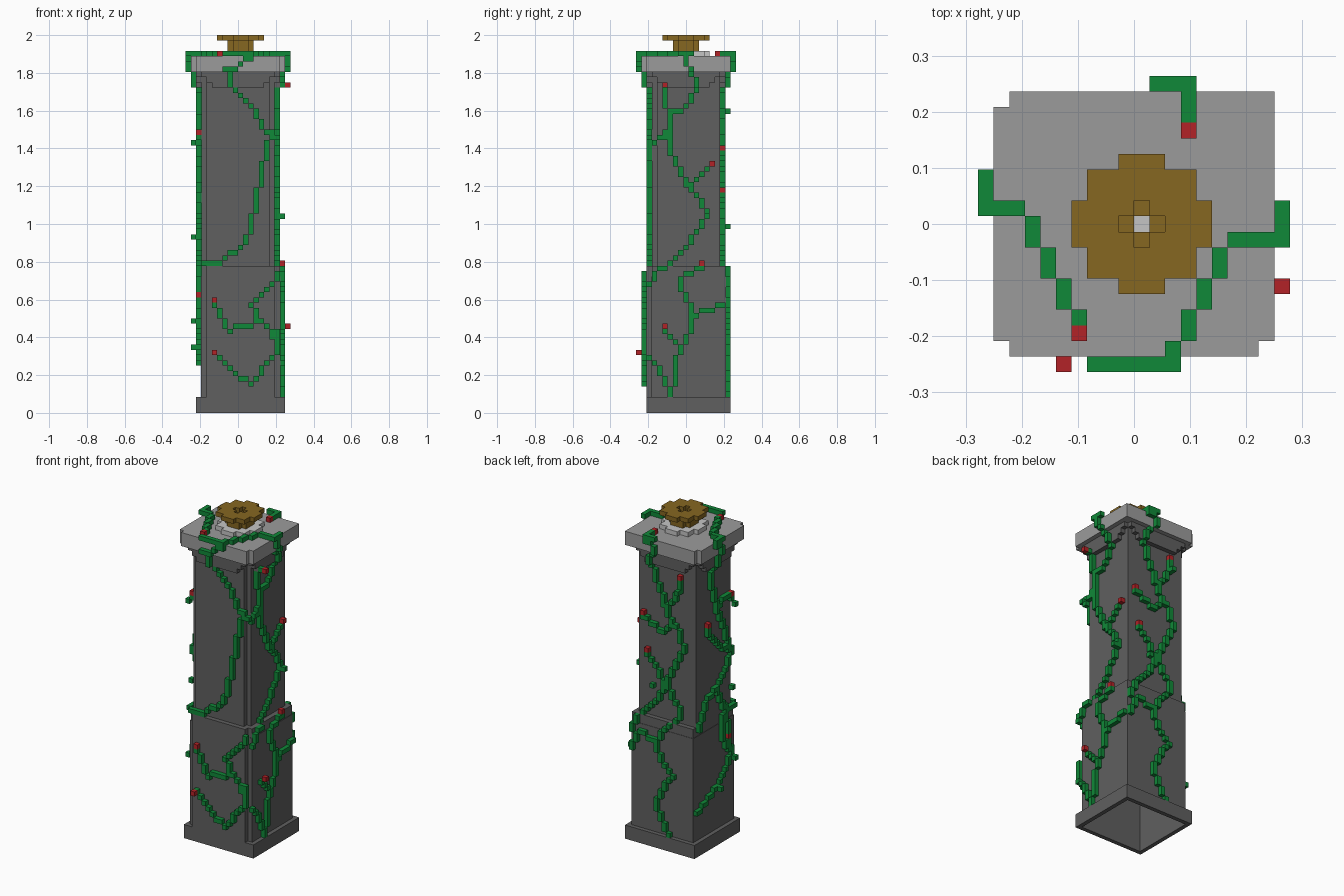
import bpy, bmesh, math

if "Cube" in bpy.data.objects:
    bpy.data.objects.remove(bpy.data.objects["Cube"], do_unlink=True)

V = 1 / 36  # edge length of one block


def material(name, rgb):
    m = bpy.data.materials.new(name)
    m.use_nodes = True
    m.diffuse_color = (*rgb, 1)
    m.node_tree.nodes["Principled BSDF"].inputs["Base Color"].default_value = (*rgb, 1)
    return m


STONE = material("dark stone", (0.115, 0.115, 0.115))
SLAB = material("light stone", (0.33, 0.33, 0.33))
PALE = material("pale stone", (0.56, 0.56, 0.56))
GOLD = material("old gold", (0.24, 0.135, 0.015))
GREEN = material("vine green", (0.005, 0.25, 0.04))
RED = material("flower red", (0.45, 0.016, 0.02))


def finish(name, bm, mat):
    me = bpy.data.meshes.new(name)
    bm.to_mesh(me)
    bm.free()
    me.materials.append(mat)
    bpy.context.collection.objects.link(bpy.data.objects.new(name, me))


def prism(name, mat, x0, x1, y0, y1, z0, z1, notch=(0, 0, 0, 0), open_bottom=False, recess=0):
    """Upright block, sizes in blocks; notch = cut at front-left, front-right, back-right, back-left."""
    a, b, c, d = notch
    loops = [[(x0, y0 + a), (x0 + a, y0 + a), (x0 + a, y0)] if a else [(x0, y0)],
             [(x1 - b, y0), (x1 - b, y0 + b), (x1, y0 + b)] if b else [(x1, y0)],
             [(x1, y1 - c), (x1 - c, y1 - c), (x1 - c, y1)] if c else [(x1, y1)],
             [(x0 + d, y1), (x0 + d, y1 - d), (x0, y1 - d)] if d else [(x0, y1)]]
    pts = [p for l in loops for p in l]
    bm = bmesh.new()
    lo = [bm.verts.new((x * V, y * V, z0 * V)) for x, y in pts]
    hi = [bm.verts.new((x * V, y * V, z1 * V)) for x, y in pts]
    n = len(pts)
    for i in range(n):
        j = (i + 1) % n
        bm.faces.new((lo[i], lo[j], hi[j], hi[i]))
    top = bm.faces.new(hi)
    if not open_bottom:
        bottom = bm.faces.new(lo[::-1])
    bm.normal_update()
    if recess:
        # hollow the block from below and leave a ledge on top
        for f in (top, bottom):
            bmesh.ops.inset_individual(bm, faces=[f], thickness=1.3 * V)
        bmesh.ops.delete(bm, geom=[top], context="FACES_ONLY")
        ext = bmesh.ops.extrude_discrete_faces(bm, faces=[bottom])["faces"][0]
        rim = [v.co.copy() for v in ext.verts]
        for v in ext.verts:
            v.co.z = recess * V
        inner = list(ext.verts)
        low = [bm.verts.new(co) for co in rim]
        for i in range(len(low)):
            j = (i + 1) % len(low)
            bm.faces.new((low[j], low[i], inner[i], inner[j])[::-1])
        bmesh.ops.remove_doubles(bm, verts=bm.verts, dist=V * 0.01)
    finish(name, bm, mat)


# Each side: axis, outward sign, and cube corners ordered outward
SIDES = [((1, 0, 0), [(1, 0, 0), (1, 1, 0), (1, 1, 1), (1, 0, 1)]),
         ((-1, 0, 0), [(0, 1, 0), (0, 0, 0), (0, 0, 1), (0, 1, 1)]),
         ((0, 1, 0), [(1, 1, 0), (0, 1, 0), (0, 1, 1), (1, 1, 1)]),
         ((0, -1, 0), [(0, 0, 0), (1, 0, 0), (1, 0, 1), (0, 0, 1)]),
         ((0, 0, 1), [(0, 0, 1), (1, 0, 1), (1, 1, 1), (0, 1, 1)]),
         ((0, 0, -1), [(0, 1, 0), (1, 1, 0), (1, 0, 0), (0, 0, 0)])]


def blocks(name, cells, mat):
    """Skin a set of block cells, leaving out the shared inner faces."""
    bm = bmesh.new()
    for x, y, z in cells:
        for (dx, dy, dz), corners in SIDES:
            if (x + dx, y + dy, z + dz) not in cells:
                bm.faces.new([bm.verts.new(((x + a) * V, (y + b - 0.5) * V, (z + c) * V))
                              for a, b, c in corners])
    finish(name, bm, mat)


# Pillar body
prism("base", STONE, -8, 9, -7.5, 8.5, 0, 3, recess=26)
prism("lower_shaft", STONE, -7, 8, -7.5, 7.5, 3, 28, (1, 1, 0, 0), open_bottom=True)
prism("upper_shaft", STONE, -7, 7, -6.5, 6.5, 28, 64, (1, 1, 0, 0))
for i, cut in enumerate((3, 2, 1)):
    prism("moulding_%d" % (i + 1), STONE, -8, 8, -7.5, 7.5, 62 + i, 63 + i, (cut,) * 4)
prism("cap_slab", SLAB, -9, 9, -8.5, 8.5, 65, 68, (1, 1, 0, 1))

# Finial: pale collar, gold stem and gold disc with a cross-shaped hole
R = range(-4, 5)
disc = [(i, j) for i in R for j in R
        if any(abs(i) <= a and abs(j) <= b for a, b in ((4, 1), (3, 3), (1, 4)))]
stem = [(i, j) for i, j in disc if max(abs(i), abs(j)) <= 2 and 0 < abs(i) + abs(j) < 4]
blocks("collar", {(i, j, 68) for i, j in disc}, PALE)
blocks("finial", {(i, j, k) for i, j in stem for k in (69, 70)}
       | {(i, j, 71) for i, j in disc if abs(i) + abs(j) > 1}, GOLD)


# Vines: paths of (across, height) on each side
def on_side(side, u, k):
    step = 0 if k < 28 else 1 if k < 62 else 2 if k < 65 else 3
    depth = {"front": (-8, -7, -8, -9), "back": (8, 7, 8, 9),
             "right": (8, 7, 8, 9), "left": (-8, -8, -9, -10)}[side][step]
    return (u, depth, k) if side in ("front", "back") else (depth, u, k)


def line(points):
    """Step block by block along a path of whole-number points."""
    for p, q in zip(points, points[1:]):
        n = max(abs(q[0] - p[0]), abs(q[1] - p[1]), 1)
        for s in range(n + 1):
            yield tuple(math.floor(a + (b - a) * s / n + 0.5) for a, b in zip(p, q))


FRONT = [
    [(-7, 28), (-4, 28), (0, 31), (2, 35), (3, 40), (4, 45), (5, 50), (6, 53)],
    [(7, 52), (4, 54), (2, 58), (0, 60), (-2, 62), (-2, 64), (-3, 65), (-1, 65), (0, 66), (2, 67)],
    [(-5, 20), (-4, 18), (-2, 15), (0, 16), (2, 16), (3, 18), (2, 20), (4, 22), (6, 24), (7, 26)],
    [(3, 17), (5, 16), (6, 14), (7, 12)],
    [(-5, 11), (-4, 10), (0, 6), (2, 5), (3, 6), (4, 8), (6, 10), (7, 12), (7, 15)],
]
RIGHT = [
    [(-4, 62), (-4, 58), (-3, 56), (-3, 49), (-1, 45), (1, 42), (4, 38), (4, 37), (0, 31), (-3, 28),
     (-6, 26), (-7, 24)],
    [(0, 67), (0, 66), (2, 63), (2, 61), (0, 58), (-3, 56)],
    [(5, 47), (4, 46), (1, 43)], [(-6, 51), (-4, 52), (-3, 55)],
    [(3, 27), (1, 26), (-1, 25), (-1, 23), (1, 20), (1, 18), (5, 19), (7, 20)],
    [(1, 18), (1, 15), (-2, 10), (-2, 7), (-3, 3)],
    [(-4, 15), (-3, 14), (-1, 12)], [(-7, 10), (-5, 8), (-4, 5), (-3, 4)],
]
BACK = [
    [(3, 67), (1, 66), (1, 65), (3, 63), (2, 59), (0, 55), (-1, 51), (-4, 48), (-5, 44), (-2, 38),
     (0, 34), (2, 31), (5, 28), (7, 24)],
    [(-4, 59), (-4, 57), (-2, 54), (-1, 52)],
    [(5, 49), (3, 48), (0, 47), (-2, 49)],
    [(4, 41), (2, 39), (0, 36), (-4, 31), (-4, 29), (-1, 26), (1, 23), (0, 19), (-3, 16), (0, 12),
     (1, 8), (-1, 5), (-2, 3)],
    [(7, 20), (5, 24), (3, 23), (1, 22)],
]
LEFT = [
    [(3, 67), (1, 66), (1, 62), (2, 58), (0, 52), (-3, 45), (-5, 40), (-3, 37), (0, 34), (-2, 30),
     (-4, 24), (-4, 22)],
    [(0, 52), (-3, 53), (-5, 52)], [(3, 48), (2, 46), (-2, 42), (-4, 41)],
    [(0, 34), (3, 33), (5, 30), (6, 27)], [(-6, 28), (-4, 28), (-3, 29)],
    [(-4, 21), (-5, 18), (-3, 15), (0, 12), (4, 10), (7, 9)], [(-2, 27), (-2, 22), (-5, 18)],
]
TOP = [
    [(2, -8), (3, -7), (3, -6), (4, -5), (4, -4), (5, -3), (5, -2), (6, -1), (9, -1), (9, 1)],
    [(-10, 3), (-10, 1), (-8, 1), (-7, 0), (-7, -1), (-6, -2), (-6, -3), (-5, -4), (-5, -5), (-4, -6)],
    [(1, 9), (3, 9), (3, 7)],
    [(-3, -9), (2, -9)],
]

vines = {}
for side, paths in (("front", FRONT), ("right", RIGHT), ("back", BACK), ("left", LEFT)):
    vines[side] = {on_side(side, u, k) for path in paths for u, k in line(path)}
vines["top"] = {(x, y, 68) for path in TOP for x, y in line(path)}
# Leaves that stand out from the vines
vines["left"] |= {(-9, -5, 51), (-9, -4, 33), (-9, -5, 17), (-9, 0, 12)}
vines["back"] |= {(-4, 8, 57), (2, 8, 35)}
vines["right"] |= {(8, 4, 37)}

# Flowers at the vine tips
flowers = {(-4, -7, 68), (3, 6, 68), (9, -4, 62), (9, -4, 16), (-5, -9, 11), (-5, -8, 21),
           (7, 5, 47), (8, 3, 28), (5, 7, 50), (4, 7, 42), (-4, 7, 60),
           (-8, -5, 53), (-8, 3, 49), (-8, -4, 22)}
blocks("flowers", flowers, RED)
taken = set(flowers)
for side, cells in vines.items():
    blocks("vine_" + side, cells - taken, GREEN)
    taken |= cells
